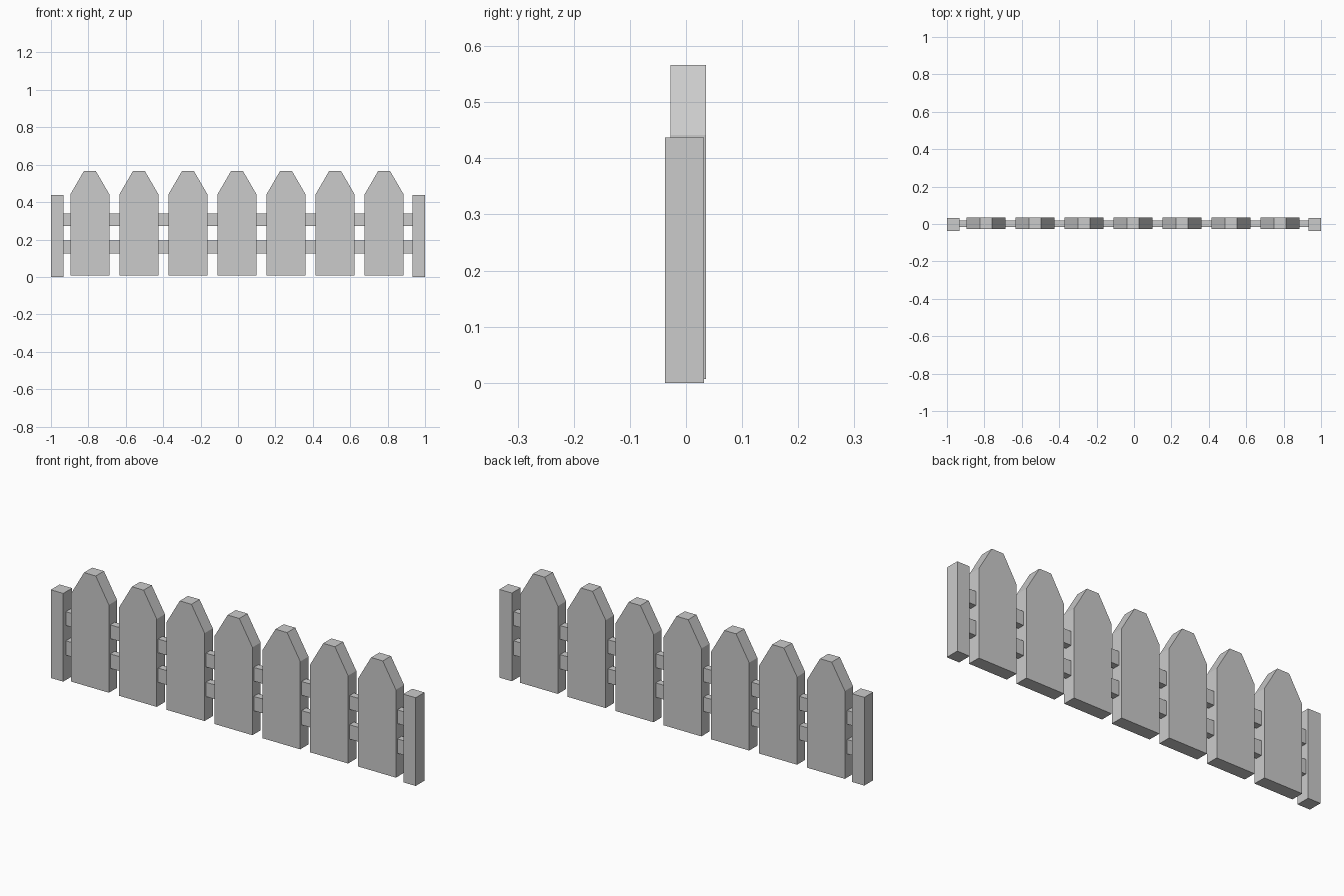
import bpy, bmesh

if "Cube" in bpy.data.objects:
    bpy.data.objects.remove(bpy.data.objects["Cube"])


def extrude_profile(name, profile, y0, y1):
    """Solid made from an x-z outline, extruded along y."""
    bm = bmesh.new()
    face = bm.faces.new([bm.verts.new((x, y0, z)) for x, z in profile])
    ext = bmesh.ops.extrude_face_region(bm, geom=[face])
    verts = [g for g in ext["geom"] if isinstance(g, bmesh.types.BMVert)]
    bmesh.ops.translate(bm, verts=verts, vec=(0, y1 - y0, 0))
    bmesh.ops.recalc_face_normals(bm, faces=bm.faces[:])
    mesh = bpy.data.meshes.new(name)
    bm.to_mesh(mesh)
    bm.free()
    obj = bpy.data.objects.new(name, mesh)
    bpy.context.collection.objects.link(obj)
    return obj


def box(name, x0, x1, y0, y1, z0, z1):
    return extrude_profile(name, [(x0, z0), (x1, z0), (x1, z1), (x0, z1)], y0, y1)


# End posts
box("left_post", -1.0, -0.932, -0.037, 0.032, 0.0, 0.437)
box("right_post", 0.932, 1.0, -0.037, 0.032, 0.0, 0.437)

# Horizontal rails, running through the pickets into the posts
box("lower_rail", -0.95, 0.95, -0.017, 0.018, 0.124, 0.195)
box("upper_rail", -0.95, 0.95, -0.017, 0.018, 0.271, 0.339)

# Pickets with tapered, blunt tops
half, tip = 0.104, 0.032
for i in range(7):
    c = -0.792 + i * 0.2622
    outline = [(c - half, 0.007), (c + half, 0.007), (c + half, 0.442),
               (c + tip, 0.566), (c - tip, 0.566), (c - half, 0.442)]
    extrude_profile(f"picket_{i + 1}", outline, -0.028, 0.036)
